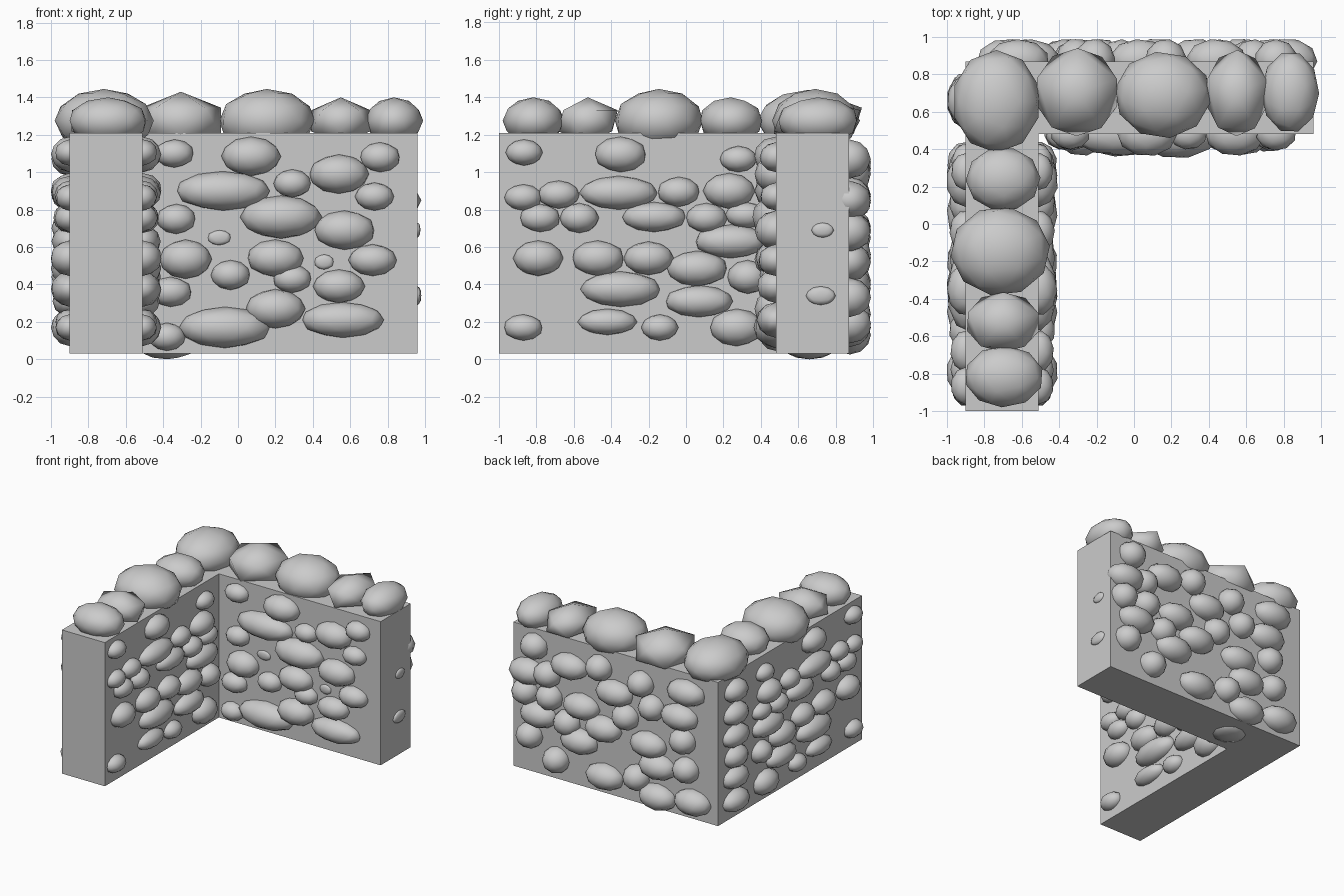
import bpy, bmesh, math
from mathutils import Matrix, Vector

def finish(bm, name, smooth=True):
    me = bpy.data.meshes.new(name)
    bm.to_mesh(me)
    bm.free()
    for p in me.polygons:
        p.use_smooth = smooth
    ob = bpy.data.objects.new(name, me)
    bpy.context.collection.objects.link(ob)
    return ob

def stone(bm, loc, rad, sub=2, turn=0.0):
    # low-poly pebble stretched exactly to the given radii
    ret = bmesh.ops.create_icosphere(bm, subdivisions=sub, radius=1)
    m = Matrix.Rotation(turn, 3, 'Z')
    vs = ret['verts']
    for v in vs:
        v.co = m @ v.co
    ext = [max(abs(v.co[i]) for v in vs) for i in range(3)]
    for v in vs:
        v.co = Vector([loc[i] + v.co[i] / ext[i] * rad[i] for i in range(3)])

# L-shaped wall core
bm = bmesh.new()
outline = [(-.9, -1), (-.51, -1), (-.51, .48), (.96, .48), (.96, .87), (-.9, .87)]
face = bm.faces.new([bm.verts.new((x, y, .03)) for x, y in outline])
ext = bmesh.ops.extrude_face_region(bm, geom=[face])
for v in ext['geom']:
    if isinstance(v, bmesh.types.BMVert):
        v.co.z = 1.21
bmesh.ops.recalc_face_normals(bm, faces=bm.faces)
finish(bm, "wall_core", False)

# Coping stones along the top: x, y, rx, ry, top, detail
caps = [
    (-.735, .655, .225, .275, 1.44, 2), (-.305, .705, .215, .235, 1.43, 1),
    (.155, .69, .255, .23, 1.445, 2), (.55, .70, .16, .23, 1.40, 1),
    (.835, .705, .155, .21, 1.40, 2), (-.70, .24, .20, .165, 1.40, 2),
    (-.715, -.145, .265, .235, 1.445, 2), (-.70, -.525, .19, .16, 1.40, 1),
    (-.695, -.815, .205, .165, 1.40, 2)]
for i, (x, y, rx, ry, top, sub) in enumerate(caps):
    bm = bmesh.new()
    stone(bm, (x, y, 1.275), (rx, ry, top - 1.275), sub, i * .7 if sub == 2 else .3)
    finish(bm, f"coping_stone_{i + 1}")

# Face stones: position along wall, z, half length, half height
inner_back = [
    (-.34, 1.10, .10, .075), (.07, 1.085, .16, .105), (.76, 1.08, .105, .08),
    (.54, .99, .16, .105), (.29, .94, .10, .075), (-.08, .90, .25, .105),
    (.73, .87, .105, .075), (-.33, .75, .10, .08), (.23, .76, .22, .115),
    (.57, .69, .16, .105), (-.28, .535, .14, .105), (-.04, .45, .105, .08),
    (.20, .54, .15, .10), (.72, .53, .13, .085), (.29, .43, .10, .075),
    (.54, .39, .14, .09), (-.36, .36, .11, .08), (.20, .27, .16, .105),
    (-.07, .17, .245, .11), (.56, .21, .22, .095), (-.38, .12, .10, .075)]
inner_left = [
    (-.865, 1.105, .10, .07), (-.35, 1.095, .135, .095), (.28, 1.07, .10, .07),
    (-.87, .865, .10, .07), (-.68, .88, .11, .075), (-.36, .89, .21, .09),
    (-.04, .895, .11, .08), (.23, .90, .14, .095), (-.78, .755, .105, .075),
    (-.57, .755, .105, .08), (-.17, .76, .17, .08), (.11, .755, .11, .08),
    (.32, .77, .11, .07), (.24, .63, .19, .09), (-.79, .54, .135, .095),
    (-.47, .54, .135, .095), (-.20, .54, .135, .09), (.06, .485, .16, .095),
    (.33, .44, .11, .09), (-.35, .375, .215, .095), (.07, .31, .18, .085),
    (-.42, .20, .16, .07), (-.87, .17, .10, .07), (-.14, .17, .10, .07),
    (.27, .17, .14, .10)]
corner_column = [(1.07, .13), (.88, .14), (.70, .15), (.53, .13), (.36, .14), (.17, .15)]
outer_left = inner_left + [(.66, z, r, .09) for z, r in corner_column]
outer_back = [(x, z, .11 + .05 * (i % 2), .095) for i, (x, z) in enumerate([
    (.76, 1.07), (.82, .85), (.64, .87), (.44, .99), (.17, 1.05), (.03, .88),
    (-.21, 1.02), (-.62, 1.055), (-.31, .85), (-.56, .84), (.84, .68), (.72, .52),
    (.62, .69), (.33, .69), (.46, .52), (.13, .56), (-.07, .71), (-.28, .54),
    (-.59, .65), (-.36, .38), (.80, .33), (.35, .40), (.56, .19), (.12, .17),
    (-.17, .24), (-.36, .13), (-.62, .42), (-.68, .17)])]

def face_stones(name, items, axis, plane):
    # axis 'x': wall runs along x at y = plane; axis 'y': runs along y at x = plane
    bm = bmesh.new()
    for i, (u, z, ru, rz) in enumerate(items):
        d = min(rz * 1.08, .125)
        if axis == 'x':
            stone(bm, (u, plane, z), (ru, d, rz), 2, i * .9)
        else:
            stone(bm, (plane, u, z), (min(d, .10), ru, rz), 2, i * .9)
    finish(bm, name)

face_stones("back_wall_inner_stones", inner_back, 'x', .48)
face_stones("back_wall_outer_stones", [(u, z, r, h * 1.1) for u, z, r, h in outer_back], 'x', .875)
face_stones("left_wall_inner_stones", inner_left, 'y', -.51)
face_stones("left_wall_outer_stones", outer_left, 'y', -.9)

# Small stones just breaking through the end and underside
bm = bmesh.new()
for loc, rad in [((.96, .73, .69), (.015, .06, .04)), ((.96, .72, .34), (.02, .08, .05)),
                 ((-.38, .66, .06), (.14, .14, .06)), ((-.1, .48, .65), (.06, .015, .04)),
                 ((.46, .48, .52), (.05, .015, .04))]:
    stone(bm, loc, rad)
finish(bm, "embedded_stones")
